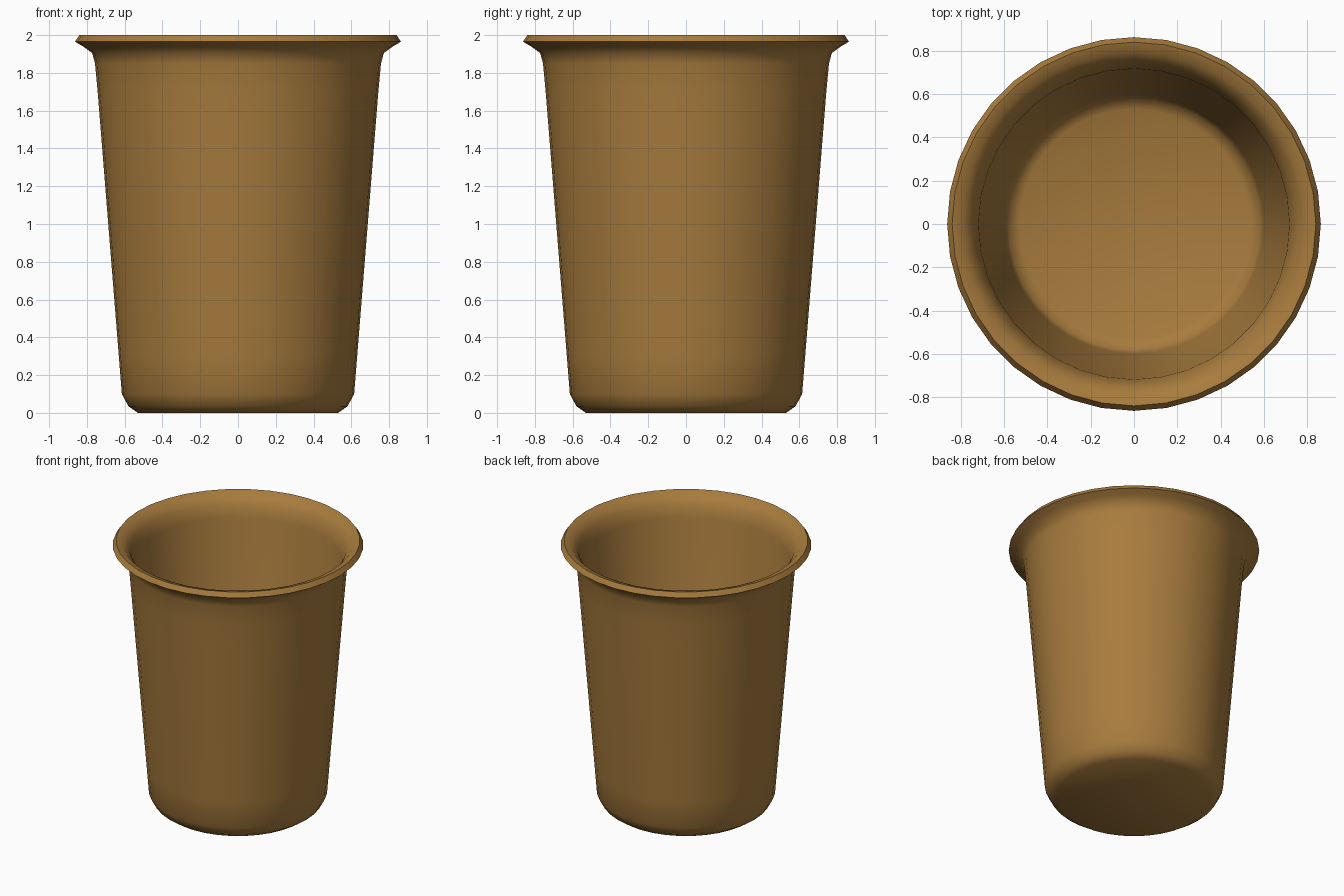
import bpy, bmesh, math

if "Cube" in bpy.data.objects:
    bpy.data.objects.remove(bpy.data.objects["Cube"])

SIDES = 36

tan = bpy.data.materials.new("warm_tan")
tan.diffuse_color = (0.39, 0.20, 0.047, 1)
tan.use_nodes = True
tan.node_tree.nodes["Principled BSDF"].inputs["Base Color"].default_value = tan.diffuse_color


def lathe(name, profile, mat):
    """Revolve an (r, z) profile around z; end points on the axis become poles."""
    bm = bmesh.new()
    rings = []
    for r, z in profile:
        if r == 0:
            rings.append([bm.verts.new((0, 0, z))])
        else:
            rings.append([bm.verts.new((r * math.cos(2 * math.pi * i / SIDES),
                                        r * math.sin(2 * math.pi * i / SIDES), z))
                          for i in range(SIDES)])
    for a, b in zip(rings, rings[1:]):
        for i in range(SIDES):
            j = (i + 1) % SIDES
            if len(a) == 1:
                bm.faces.new((a[0], b[j], b[i]))
            elif len(b) == 1:
                bm.faces.new((a[i], a[j], b[0]))
            else:
                bm.faces.new((a[i], a[j], b[j], b[i]))
    bmesh.ops.recalc_face_normals(bm, faces=bm.faces)
    me = bpy.data.meshes.new(name)
    bm.to_mesh(me)
    bm.free()
    me.materials.append(mat)
    ob = bpy.data.objects.new(name, me)
    bpy.context.collection.objects.link(ob)
    bpy.ops.object.select_all(action='DESELECT')
    ob.select_set(True)
    bpy.context.view_layer.objects.active = ob
    bpy.ops.object.shade_smooth_by_angle(angle=math.radians(50))
    return ob


# outside: flat base, rounded foot, tapered wall made of even bands
outer = [(0, 0), (0.53, 0), (0.58, 0.035), (0.615, 0.10)]
outer += [(0.615 + 0.08 * 0.2 * k, 0.10 + 0.2 * k) for k in range(1, 9)]
# flared lip
lip = [(0.757, 1.85), (0.772, 1.905), (0.82, 1.94), (0.863, 1.965),
       (0.84, 2.0), (0.79, 1.985), (0.745, 1.93), (0.718, 1.84)]
# inside: tapered wall and floor
inner = [(0.60, 0.13), (0.58, 0.075), (0.53, 0.05), (0, 0.05)]

lathe("cup", outer + lip + inner, tan)
